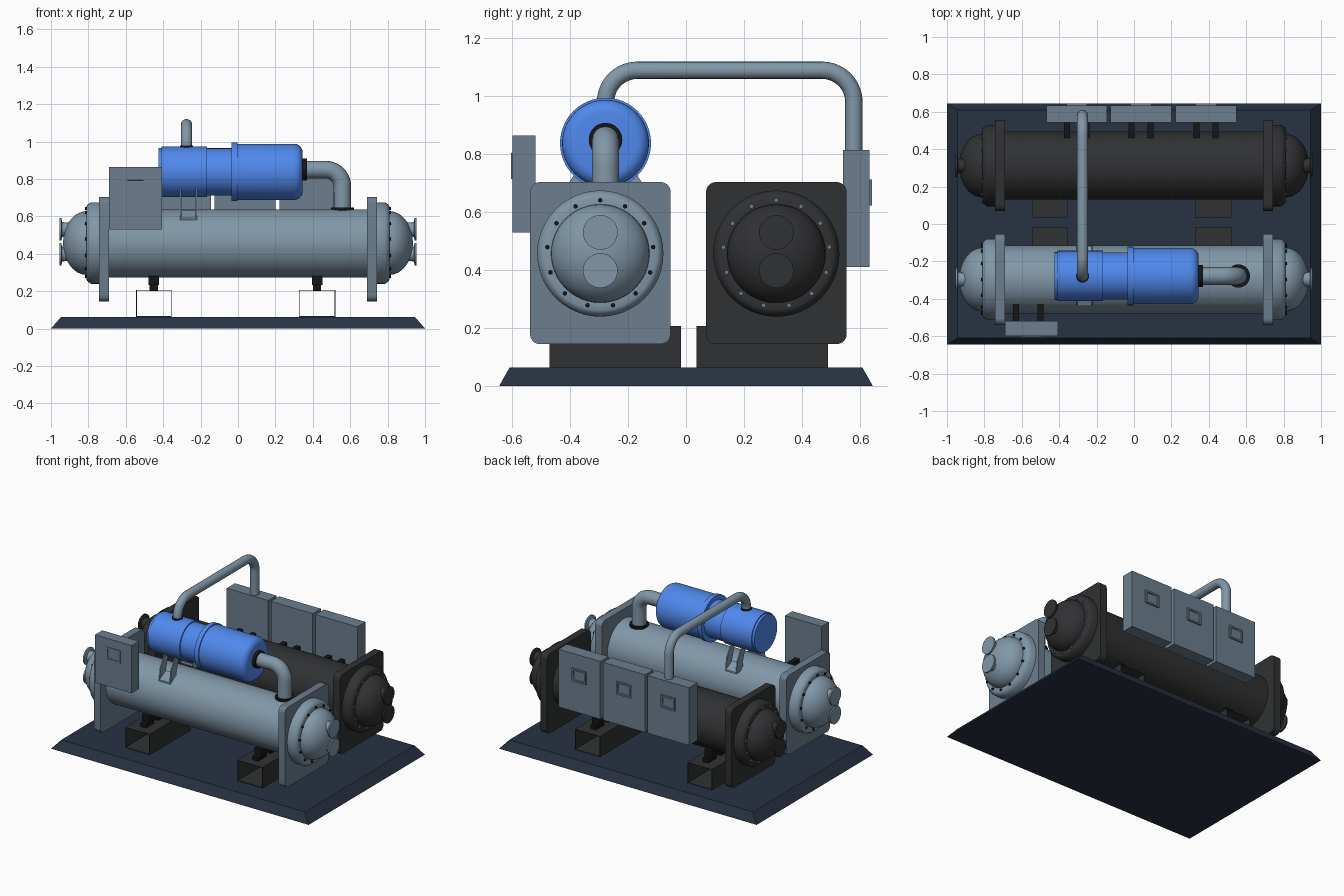
import bpy, bmesh, math
from mathutils import Vector, Matrix

if "Cube" in bpy.data.objects:
    bpy.data.objects.remove(bpy.data.objects["Cube"])


def mat(name, c):
    m = bpy.data.materials.new(name)
    m.diffuse_color = (*c, 1)
    m.use_nodes = True
    m.node_tree.nodes["Principled BSDF"].inputs["Base Color"].default_value = m.diffuse_color
    return m


STEEL = mat("steel_blue", (0.22, 0.31, 0.39))
PANEL = mat("panel_grey", (0.15, 0.21, 0.27))
BLUE = mat("bright_blue", (0.08, 0.25, 0.85))
DARK = mat("charcoal", (0.03, 0.031, 0.033))
BLACK = mat("black", (0.008, 0.008, 0.008))
NAVY = mat("navy", (0.022, 0.032, 0.055))


def finish(ob, m, angle=35):
    ob.data.materials.clear()
    ob.data.materials.append(m)
    for o in bpy.context.selected_objects:
        o.select_set(False)
    ob.select_set(True)
    bpy.context.view_layer.objects.active = ob
    bpy.ops.object.shade_smooth_by_angle(angle=math.radians(angle))
    return ob


def from_bm(name, bm, m):
    bmesh.ops.recalc_face_normals(bm, faces=bm.faces)
    me = bpy.data.meshes.new(name)
    bm.to_mesh(me)
    bm.free()
    ob = bpy.data.objects.new(name, me)
    bpy.context.collection.objects.link(ob)
    return finish(ob, m)


def box(name, x, y, z, m):
    """Box given by its ranges on each axis."""
    bm = bmesh.new()
    c = Vector([(a[0] + a[1]) / 2 for a in (x, y, z)])
    s = [a[1] - a[0] for a in (x, y, z)]
    bmesh.ops.create_cube(bm, size=1, matrix=Matrix.Translation(c) @ Matrix.Diagonal((*s, 1)))
    return from_bm(name, bm, m)


def lathe(name, prof, y, z, m, sx=1, n=48):
    """Revolve (x, radius) points around an axis parallel to x."""
    bm = bmesh.new()
    rings = [[bm.verts.new((sx * x, y + r * math.cos(2 * math.pi * i / n),
                            z + r * math.sin(2 * math.pi * i / n))) for i in range(n)]
             for x, r in prof]
    for a, b in zip(rings, rings[1:]):
        for i in range(n):
            j = (i + 1) % n
            bm.faces.new((a[i], a[j], b[j], b[i]))
    bm.faces.new(rings[0])
    bm.faces.new(rings[-1])
    return from_bm(name, bm, m)


def extrude_yz(name, pts, x0, x1, m):
    """Extrude a y-z outline from x0 to x1."""
    bm = bmesh.new()
    f = bm.faces.new([bm.verts.new((x0, y, z)) for y, z in pts])
    g = bmesh.ops.extrude_face_region(bm, geom=[f])
    bmesh.ops.translate(bm, vec=(x1 - x0, 0, 0),
                        verts=[v for v in g["geom"] if isinstance(v, bmesh.types.BMVert)])
    return from_bm(name, bm, m)


def pipe(name, pts, bend, r, m):
    """Round tube through points with filleted right-angle bends."""
    pts = [Vector(p) for p in pts]
    path = [pts[0]]
    for a, b, c in zip(pts, pts[1:], pts[2:]):
        u, v = (a - b).normalized(), (c - b).normalized()
        o = b + (u + v) * bend
        for i in range(11):
            t = i / 10 * math.pi / 2
            path.append(o - v * bend * math.cos(t) - u * bend * math.sin(t))
    path.append(pts[-1])
    cu = bpy.data.curves.new(name, 'CURVE')
    cu.dimensions = '3D'
    cu.bevel_depth, cu.bevel_resolution, cu.use_fill_caps = r, 6, True
    sp = cu.splines.new('POLY')
    sp.points.add(len(path) - 1)
    for p, q in zip(sp.points, path):
        p.co = (*q, 1)
    ob = bpy.data.objects.new(name, cu)
    bpy.context.collection.objects.link(ob)
    for o in bpy.context.selected_objects:
        o.select_set(False)
    ob.select_set(True)
    bpy.context.view_layer.objects.active = ob
    bpy.ops.object.convert(target='MESH')
    return finish(bpy.context.object, m)


def collar(name, loc, r, h, m):
    bm = bmesh.new()
    bmesh.ops.create_cone(bm, cap_ends=True, segments=32, radius1=r, radius2=r, depth=h,
                          matrix=Matrix.Translation(loc))
    return from_bm(name, bm, m)


def screen(name, cx, cz, y, out, m):
    """Framed display with a recessed centre, on a panel face at y."""
    ob = box(name, (cx - .055, cx + .055), (y - .01, y + .01), (cz - .045, cz + .045), m)
    bm = bmesh.new()
    bm.from_mesh(ob.data)
    bm.normal_update()
    f = [f for f in bm.faces if f.normal.y * out > .9]
    bmesh.ops.inset_region(bm, faces=f, thickness=.016)
    bmesh.ops.inset_region(bm, faces=f, thickness=.003, depth=-.008)
    bm.to_mesh(ob.data)
    bm.free()


# Base plate with sloped edges
base = box("base_plate", (-1, 1), (-.645, .645), (0, .063), NAVY)
for v in base.data.vertices:
    if v.co.z > .03:
        v.co.x *= .945
        v.co.y *= .945

# Two pressure vessels with end plates, domes, nozzles and feet
ZC = .455
for tag, yc, m in (("front", -.296, STEEL), ("rear", .312, DARK)):
    lathe(tag + "_vessel_shell", [(-.72, .182), (.72, .182)], yc, ZC, m, n=64)
    for side, sx in (("left", -1), ("right", 1)):
        nm = f"{tag}_{side}_"
        outline = []
        for qy, qz, a0 in ((1, 1, 0), (-1, 1, 90), (-1, -1, 180), (1, -1, 270)):
            for k in range(6):
                a = math.radians(a0 + 18 * k)
                outline.append((yc + qy * .208 + .035 * math.cos(a), .424 + qz * .245 + .035 * math.sin(a)))
        extrude_yz(nm + "end_plate", outline, sx * .69, sx * .742, PANEL if m is STEEL else DARK)
        dome = [(.735, .218), (.785, .218), (.805, .205), (.81, .195), (.81, .17)]
        dome += [(.81 + .125 * math.sin(t), .17 * math.cos(t)) for t in [math.pi / 2 * k / 12 for k in range(1, 12)]]
        lathe(nm + "domed_cover", dome + [(.935, .002)], yc, ZC + .002, m, sx)
        for k, z in enumerate((.53, .398)):
            lathe(nm + f"nozzle_{k}", [(.87, .048), (.915, .036), (.94, .04), (.945, .06), (.955, .06)],
                  yc, z, m, sx, 32)
        for k in range(13):
            a = math.radians(90 + 360 / 13 * k)
            lathe(nm + f"bolt_{k}", [(.795, .008), (.818, .008)], yc + .184 * math.cos(a),
                  ZC + .002 + .184 * math.sin(a), BLACK if m is STEEL else PANEL, sx, 8)
        # Hollow foot beam, open along y, with rubber mount
        x0, x1 = (-.545, -.355) if sx < 0 else (.325, .52)
        y0, y1 = (-.472, -.017) if yc < 0 else (.036, .49)
        beam = box(nm + "foot_beam", (x0, x1), (y0, y1), (.063, .207), DARK)
        bm = bmesh.new()
        bm.from_mesh(beam.data)
        bm.normal_update()
        ends = [f for f in bm.faces if abs(f.normal.y) > .9]
        bmesh.ops.delete(bm, geom=ends, context='FACES_ONLY')
        bm.to_mesh(beam.data)
        bm.free()
        sol = beam.modifiers.new("wall", 'SOLIDIFY')
        sol.thickness, sol.offset = .006, -1
        xc = (x0 + x1) / 2
        for k, dy in enumerate((-.07, .07)):
            box(nm + f"mount_pad_{k}", (xc - .022, xc + .022), (yc + dy - .045, yc + dy + .045), (.2, .235), BLACK)
        box(nm + "mount_saddle", (xc - .028, xc + .028), (yc - .085, yc + .085), (.232, .282), BLACK)

# Compressor body: stepped cylinder with rounded right end
YC, ZK = -.278, .838
prof = [(-.425, .115), (-.425, .127), (-.408, .127), (-.408, .135), (-.165, .135), (-.165, .126),
        (-.035, .126), (-.035, .157), (-.003, .157), (-.003, .15)]
prof += [(.3 + .045 * math.sin(t), .105 + .045 * math.cos(t)) for t in [math.pi / 2 * k / 6 for k in range(7)]]
lathe("compressor_body", prof, YC, ZK, BLUE, n=64)

# Compressor cradle
for k, x in enumerate((-.31, -.228)):
    for s in (-1, 1):
        extrude_yz(f"cradle_leg_{k}_{s}", [(YC + s * .055, .75), (YC + s * .095, .75), (YC + s * .15, .665),
                                          (YC + s * .155, .585), (YC + s * .11, .585)], x, x + .008, STEEL)
for s in (-1, 1):
    extrude_yz(f"cradle_foot_{s}", [(YC + s * .16, .592), (YC + s * .16, .58), (YC + s * .09, .61),
                                    (YC + s * .09, .63)], -.31, -.22, STEEL)

# Suction elbow and collars
lathe("elbow_flange", [(.335, .058), (.368, .058)], YC, .85, BLACK, n=32)
pipe("suction_elbow", [(.34, YC, .85), (.558, YC, .85), (.558, YC, .61)], .09, .047, STEEL)
collar("elbow_base_ring", (.558, YC, .638), .062, .018, BLACK)

# Discharge pipe over the top to the rear panels
pipe("overhead_pipe", [(-.275, YC, .9), (-.275, YC, 1.09), (-.275, .58, 1.09), (-.275, .58, .79)],
     .11, .03, STEEL)
collar("overhead_pipe_ring", (-.275, YC, .973), .035, .012, BLACK)

# Rear control panels with displays and brackets
for k, (x0, x1) in enumerate(((-.467, -.145), (-.125, .2), (.223, .547))):
    box(f"rear_panel_{k}", (x0, x1), (.542, .633), (.41, .815), PANEL)
    cx = (x0 + x1) / 2
    screen(f"rear_display_{k}", cx, .668, .633, 1, PANEL)
    for s in (-1, 1):
        box(f"rear_panel_bracket_{k}_{s}", (cx + s * .052 - .016, cx + s * .052 + .016), (.43, .55),
            (.525, .56), BLACK)

# Front control panel
box("front_panel", (-.69, -.405), (-.6, -.519), (.53, .865), PANEL)
screen("front_display", -.548, .76, -.594, -1, PANEL)
for k, x in enumerate((-.63, -.5)):
    box(f"front_panel_bracket_{k}", (x - .016, x + .016), (-.525, -.43), (.56, .592), BLACK)
